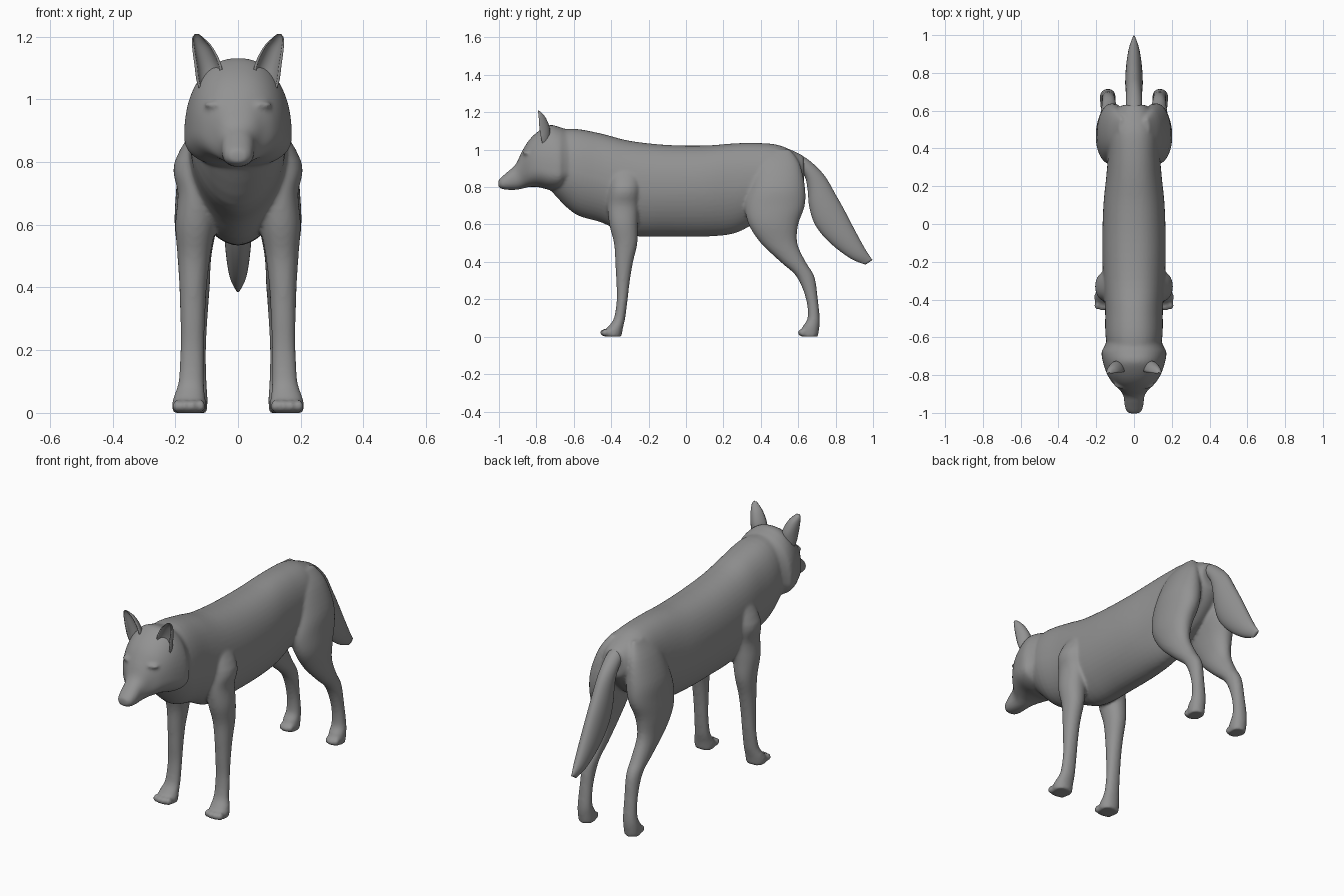
import bpy, bmesh, math
from mathutils import Vector as V

if "Cube" in bpy.data.objects:
    bpy.data.objects.remove(bpy.data.objects["Cube"])

GREY = bpy.data.materials.new("dark_grey")
GREY.diffuse_color = (.29, .29, .29, 1)
GREY.use_nodes = True
GREY.node_tree.nodes["Principled BSDF"].inputs["Base Color"].default_value = GREY.diffuse_color


def smooth_rows(rows, sub=4):
    """Catmull-Rom interpolation between section rows."""
    out = []
    for i in range(len(rows) - 1):
        p0, p1, p2 = rows[max(i - 1, 0)], rows[i], rows[i + 1]
        p3 = rows[min(i + 2, len(rows) - 1)]
        for s in range(sub):
            t = s / sub
            out.append([0.5 * (2 * b + (c - a) * t + (2 * a - 5 * b + 4 * c - d) * t * t
                               + (3 * b - a - 3 * c + d) * t ** 3)
                        for a, b, c, d in zip(p0, p1, p2, p3)])
    out.append(list(rows[-1]))
    return out


def oval(c, u, up, down, n=2.0, n_low=None, seg=48):
    """Superellipse ring with separate upper and lower half axes."""
    pts = []
    for k in range(seg):
        a = 2 * math.pi * k / seg
        ca, sa = math.cos(a), math.sin(a)
        e = 2 / (n if sa > 0 else n_low or n)
        pts.append(c + u * math.copysign(abs(ca) ** e, ca) + (up if sa > 0 else down) * abs(sa) ** e)
    return pts


def loft(name, rings):
    bm = bmesh.new()
    loops = [[bm.verts.new(p) for p in r] for r in rings]
    n = len(loops[0])
    for a, b in zip(loops, loops[1:]):
        for i in range(n):
            bm.faces.new((a[i], a[(i + 1) % n], b[(i + 1) % n], b[i]))
    bm.faces.new(loops[0])
    bm.faces.new(loops[-1])
    bmesh.ops.recalc_face_normals(bm, faces=bm.faces)
    me = bpy.data.meshes.new(name)
    bm.to_mesh(me)
    bm.free()
    me.polygons.foreach_set("use_smooth", [True] * len(me.polygons))
    me.materials.append(GREY)
    ob = bpy.data.objects.new(name, me)
    bpy.context.collection.objects.link(ob)
    return ob


def long_part(name, rows, n, n_low):
    """Rows: y, bottom z, widest z, top z, half width."""
    return loft(name, [oval(V((0, y, m)), V((w, 0, 0)), V((0, 0, t - m)), V((0, 0, b - m)), n, n_low)
                       for y, b, m, t, w in smooth_rows(rows)])


def leg_part(name, rows, s):
    """Rows: z, front y, back y, inner x, outer x."""
    return loft(name, [oval(V((s * (i + o) / 2, (f + b) / 2, z)), V(((o - i) / 2, 0, 0)),
                            V((0, (b - f) / 2, 0)), V((0, (f - b) / 2, 0)), 2.1)
                       for z, f, b, i, o in smooth_rows(rows)])


def blob(name, loc, scale):
    bpy.ops.mesh.primitive_uv_sphere_add(segments=20, ring_count=12, radius=1, location=loc)
    ob = bpy.context.object
    ob.name, ob.scale = name, scale
    return ob


# Trunk and neck
parts = [long_part("body", [
    (-.74, .80, .93, 1.10, .12), (-.60, .66, .88, 1.112, .15), (-.45, .61, .84, 1.085, .153),
    (-.30, .542, .80, 1.047, .164), (-.10, .535, .79, 1.025, .168), (.10, .535, .79, 1.022, .162),
    (.25, .55, .80, 1.033, .147), (.36, .60, .82, 1.036, .138), (.48, .66, .84, 1.028, .132),
    (.57, .74, .86, .995, .108), (.63, .82, .88, .965, .065)], 2.25, 1.85)]

# Head with cheek ruff and muzzle
parts.append(long_part("head", [
    (-.59, .82, .90, 1.09, .13), (-.65, .80, .885, 1.112, .158), (-.68, .785, .88, 1.122, .172),
    (-.73, .785, .885, 1.132, .165), (-.79, .80, .90, 1.098, .145), (-.84, .80, .90, 1.05, .115),
    (-.88, .79, .88, .985, .074), (-.91, .785, .85, .922, .056), (-.95, .785, .83, .885, .051),
    (-.985, .79, .82, .855, .043), (-1.003, .80, .82, .838, .025)], 2.25, 2.3))

front = [(.95, -.40, -.24, .06, .115), (.80, -.41, -.245, .06, .203), (.70, -.42, -.255, .07, .192),
         (.60, -.41, -.258, .072, .20), (.50, -.385, -.26, .088, .193), (.40, -.378, -.283, .10, .187),
         (.30, -.373, -.30, .105, .184), (.20, -.37, -.312, .108, .184), (.10, -.385, -.325, .108, .19),
         (.055, -.415, -.335, .105, .204), (.03, -.435, -.34, .102, .21), (0, -.43, -.345, .104, .208)]
hind = [(1.0, .46, .56, .05, .08), (.92, .38, .61, .04, .14), (.80, .34, .636, .03, .187),
        (.70, .315, .635, .04, .198), (.60, .335, .60, .065, .202), (.50, .40, .595, .085, .19),
        (.40, .505, .64, .09, .178), (.32, .592, .687, .096, .17), (.20, .642, .705, .102, .17),
        (.10, .65, .715, .10, .176), (.05, .622, .713, .097, .182), (0, .62, .705, .098, .18)]
for s in (-1, 1):
    # Legs
    parts.append(leg_part("front_leg", front, s))
    parts.append(leg_part("hind_leg", hind, s))
    # Toes
    for y, x0, x1 in ((-.432, .118, .195), (.625, .112, .168)):
        for k in range(4):
            x = x0 + (x1 - x0) * k / 3
            parts.append(blob("toe", (s * x, y - (.006 if k in (1, 2) else 0), .021),
                              ((x1 - x0) * .19, .022, .021)))
    # Brow
    parts.append(blob("brow", (s * .066, -.848, .982), (.042, .026, .014)))
# Nose
parts.append(blob("nose", (0, -.984, .826), (.036, .02, .024)))

# Fuse trunk, head and legs into one smooth skin
bpy.ops.object.select_all(action='DESELECT')
for p in parts:
    p.select_set(True)
body = parts[0]
bpy.context.view_layer.objects.active = body
bpy.ops.object.join()
rm = body.modifiers.new("Fuse", 'REMESH')
rm.mode, rm.voxel_size, rm.use_smooth_shade = 'VOXEL', .008, True
sm = body.modifiers.new("Soften", 'SMOOTH')
sm.factor, sm.iterations = .5, 8
for m in ("Fuse", "Soften"):
    bpy.ops.object.modifier_apply(modifier=m)
body.data.materials.clear()
body.data.materials.append(GREY)

# Cupped ears: back shell outside, hollow facing forward, rooted in the skull
ear_rows = [(.99, .075, -.755, .03, .03), (1.05, .088, -.772, .042, .045),
            (1.11, .096, -.783, .043, .056), (1.165, .113, -.787, .033, .04),
            (1.195, .127, -.79, .019, .021), (1.208, .131, -.792, .007, .007)]
for s, side in ((-1, "right"), (1, "left")):
    rings = []
    for z, x, y, w, d in smooth_rows(ear_rows):
        c = V((s * x, y, z))
        arc = [math.pi * k / 12 for k in range(13)]
        outer = [c + V((w * math.cos(a), d * math.sin(a), 0)) for a in arc]
        inner = [c + V((.8 * w * math.cos(a), .6 * d * math.sin(a), 0)) for a in reversed(arc)]
        rings.append(outer + inner)
    loft("ear_" + side, rings)

# Tail: upper edge y z, lower edge y z, half width
tail = [(.54, .99, .56, .90, .03), (.60, .975, .60, .88, .042), (.66, .942, .635, .855, .043),
        (.74, .862, .65, .79, .043), (.80, .76, .66, .69, .046), (.845, .68, .695, .59, .046),
        (.905, .565, .775, .497, .041), (.96, .465, .88, .418, .028), (.997, .41, .96, .385, .008)]
rings = []
for ty, tz, by, bz, w in smooth_rows(tail):
    h = V((0, ty - by, tz - bz)) / 2
    rings.append(oval(V((0, (ty + by) / 2, (tz + bz) / 2)), V((w, 0, 0)), h, -h))
loft("tail", rings)
